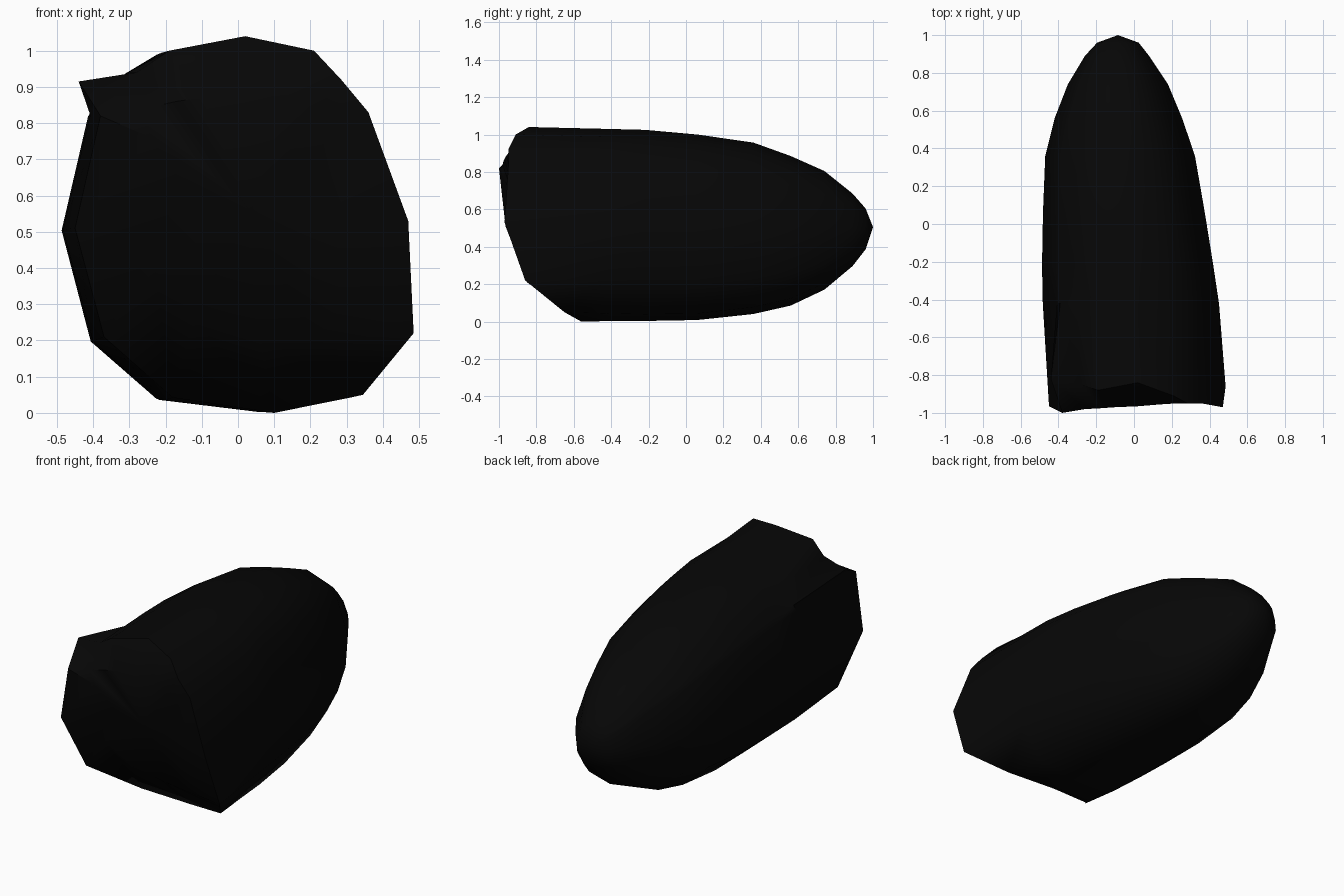
import bpy, bmesh, math

if "Cube" in bpy.data.objects:
    bpy.data.objects.remove(bpy.data.objects["Cube"])

coal = bpy.data.materials.new("coal black")
coal.diffuse_color = (0.002, 0.002, 0.002, 1)
coal.use_nodes = True
coal.node_tree.nodes["Principled BSDF"].inputs["Base Color"].default_value = coal.diffuse_color

# Broken front rim, counter-clockwise from the right (x, y, z)
rim = [(.47, -.97, .53), (.36, -.95, .83), (.285, -.95, .92), (.21, -.91, 1.0),
       (.02, -.84, 1.04), (-.19, -.88, 1.0), (-.28, -.85, .94), (-.44, -.82, .915),
       (-.38, -1.0, .82), (-.45, -.965, .51), (-.37, -.85, .21), (-.18, -.62, .042),
       (.10, -.56, 0), (.345, -.65, .05), (.485, -.86, .22)]

# Body sections towards the rounded back:
# y, left, right, bottom, top, squareness, extra squareness at the lower right
sections = [(-.42, -.483, .45, .002, 1.03, 2.2, 1.6),
            (-.22, -.487, .42, .003, 1.025, 2.2, 1.9), (.06, -.482, .375, .008, 1.0, 2.2, 1.9),
            (.36, -.47, .323, .04, .957, 2.1, 1.7), (.56, -.42, .255, .085, .885, 2.05, 1.4),
            (.74, -.35, .18, .17, .805, 2, 1.1), (.89, -.26, .08, .295, .685, 2, .7),
            (.96, -.195, .025, .385, .605, 2, .4)]

# Front face: a ridge near the top, dented below it (x, y, z)
inner = [(.28, -.91, .57), (.28, -.93, .78), (.22, -.95, .84), (.14, -.955, .87),
         (.02, -.965, .88), (-.10, -.97, .87), (-.17, -.975, .86), (-.26, -.98, .84),
         (-.24, -.97, .76), (-.15, -.92, .63), (-.23, -.88, .40), (-.12, -.80, .26),
         (.06, -.76, .20), (.22, -.79, .20), (.28, -.84, .30)]


def section(y, l, r, b, t, p, extra):
    cx, cz, hw, hh = (l + r) / 2, (b + t) / 2, (r - l) / 2, (t - b) / 2
    pts = []
    for x, _, z in rim:
        a = math.atan2((z - .52) / .52, (x - .01) / .48)
        c, s = math.cos(a), math.sin(a)
        # fuller lower right, slightly leaner upper right
        q = p if c < 0 else p + extra if s < 0 else p - .15
        k = (abs(c) ** q + abs(s) ** q) ** (-1 / q)
        pts.append((cx + hw * c * k, y, cz + hh * s * k))
    return pts


bm = bmesh.new()
rings = [[bm.verts.new(p) for p in ring]
         for ring in [inner, rim] + [section(*s) for s in sections]]
n = len(rim)
for r0, r1 in zip(rings, rings[1:]):
    for i in range(n):
        j = (i + 1) % n
        bm.faces.new((r0[i], r0[j], r1[j], r1[i]))
# Close the front and the rounded tip
for ring, co in ((rings[0], (.03, -.89, .56)), (rings[-1], (-.085, 1.0, .505))):
    v = bm.verts.new(co)
    for i in range(n):
        bm.faces.new((ring[i], ring[(i + 1) % n], v))
bmesh.ops.recalc_face_normals(bm, faces=bm.faces)

mesh = bpy.data.meshes.new("rock")
bm.to_mesh(mesh)
bm.free()
rock = bpy.data.objects.new("rock", mesh)
bpy.context.collection.objects.link(rock)
mesh.materials.append(coal)
bpy.context.view_layer.objects.active = rock
rock.select_set(True)
bpy.ops.object.shade_smooth_by_angle(angle=math.radians(50))
